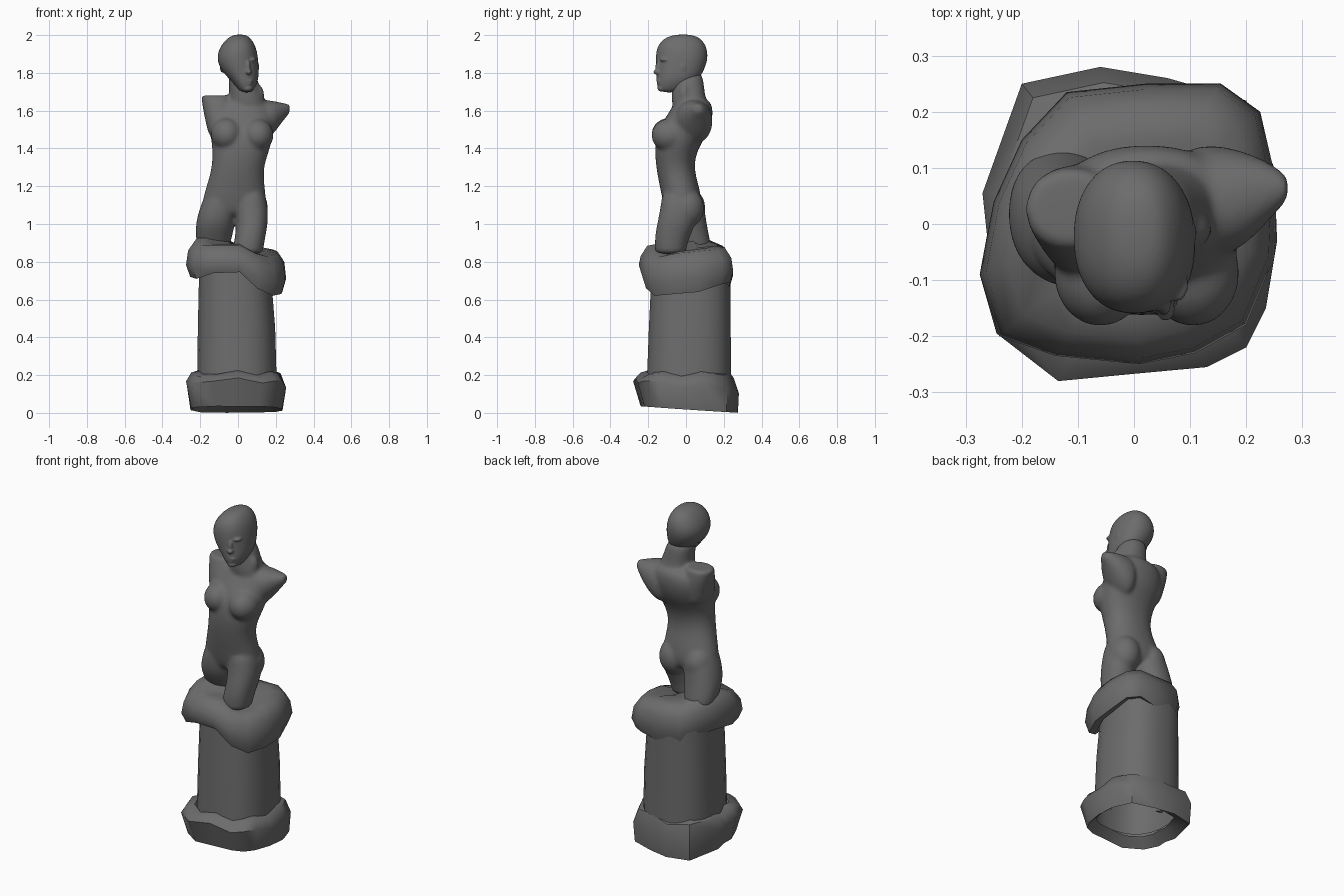
import bpy, bmesh, math
from mathutils import Vector, Matrix

stone = bpy.data.materials.new("grey stone")
stone.diffuse_color = (0.15, 0.15, 0.15, 1)


def skin(bm, rows, cap_low=True, cap_high=True):
    """Bridge equal-length rows of points into a tube."""
    vr = [[bm.verts.new(p) for p in r] for r in rows]
    n = len(vr[0])
    for a, b in zip(vr, vr[1:]):
        for i in range(n):
            j = (i + 1) % n
            bm.faces.new((a[i], a[j], b[j], b[i]))
    if cap_low:
        bm.faces.new(vr[0][::-1])
    if cap_high:
        bm.faces.new(vr[-1])


def oval(x, y, z, a, b, u=(1, 0, 0), v=(0, 1, 0), n=20, e=2.2):
    """Superellipse ring with half-widths a and b along u and v."""
    c, u, v, pts = Vector((x, y, z)), Vector(u), Vector(v), []
    for i in range(n):
        t = 2 * math.pi * (i + 0.5) / n
        ct, st = math.cos(t), math.sin(t)
        pts.append(c + u * a * math.copysign(abs(ct) ** (2 / e), ct)
                   + v * b * math.copysign(abs(st) ** (2 / e), st))
    return pts


def loft(bm, rings, **kw):
    skin(bm, [oval(*r, **kw) for r in rings])


def blob(bm, x, y, z, rx, ry, rz):
    m = Matrix.Translation((x, y, z)) @ Matrix.Diagonal((rx, ry, rz, 1))
    bmesh.ops.create_uvsphere(bm, u_segments=20, v_segments=12, radius=1, matrix=m)


def finish(bm, name):
    bmesh.ops.recalc_face_normals(bm, faces=bm.faces)
    me = bpy.data.meshes.new(name)
    bm.to_mesh(me)
    bm.free()
    me.materials.append(stone)
    ob = bpy.data.objects.new(name, me)
    bpy.context.collection.objects.link(ob)
    return ob


def sculpt(ob, voxel, rounds):
    """Fuse overlapping volumes into one smooth carved skin."""
    ob.modifiers.new("round", 'SUBSURF').levels = 2
    ob.modifiers["round"].render_levels = 2
    r = ob.modifiers.new("fuse", 'REMESH')
    r.mode, r.voxel_size, r.use_smooth_shade = 'VOXEL', voxel, True
    s = ob.modifiers.new("soften", 'SMOOTH')
    s.factor, s.iterations = 0.5, rounds


def smooth_by_angle(ob, deg):
    bpy.ops.object.select_all(action='DESELECT')
    ob.select_set(True)
    bpy.context.view_layer.objects.active = ob
    bpy.ops.object.shade_smooth_by_angle(angle=math.radians(deg))


# Body: trunk, neck, arm stubs and thighs
bm = bmesh.new()
loft(bm, [(-.025, -.015, 1.03, .14, .08), (-.022, -.015, 1.1, .178, .105),
          (-.013, -.035, 1.2, .155, .105), (-.002, -.06, 1.3, .136, .1),
          (.018, -.052, 1.4, .154, .115), (.02, -.018, 1.48, .17, .138),
          (.02, .015, 1.56, .175, .128), (.025, .035, 1.62, .16, .108),
          (.035, .035, 1.67, .105, .085)])
loft(bm, [(.055, .03, 1.58, .11, .1), (.047, .015, 1.66, .095, .092),
          (.035, .01, 1.72, .082, .086), (.015, .01, 1.82, .075, .08)])
loft(bm, [(.07, .03, 1.53, .1, .12), (.13, .04, 1.54, .105, .12),
          (.19, .042, 1.565, .092, .088), (.245, .06, 1.597, .05, .042),
          (.272, .064, 1.61, .024, .025), (.275, .064, 1.611, .02, .022)],
     u=(0, 1, 0), v=(0, 0, 1))
loft(bm, [(-.065, -.01, 1.44, .085, .1), (-.085, .0, 1.52, .083, .1),
          (-.103, .02, 1.61, .084, .09), (-.113, .028, 1.675, .083, .07),
          (-.113, .028, 1.682, .082, .068)])
loft(bm, [(-.075, -.02, 1.2, .08, .09), (-.1, -.01, 1.1, .1, .108),
          (-.12, .0, 1.0, .107, .11), (-.13, .035, .92, .095, .093),
          (-.13, .06, .84, .08, .08)])
loft(bm, [(.06, -.035, 1.2, .073, .09), (.07, -.035, 1.1, .09, .098),
          (.076, -.047, 1.01, .085, .105), (.064, -.075, .93, .081, .092),
          (.052, -.082, .86, .082, .083), (.05, -.082, .84, .078, .08)])
# Bust and seat, sunk deep so they blend
for x, z in ((-.06, 1.475), (.105, 1.47)):
    blob(bm, x, -.088, z, .085, .097, .088)
for x, y in ((-.1, .005), (.07, -.002)):
    blob(bm, x, y, 1.085, .09, .1, .11)
# Lock of hair at the neck
blob(bm, .108, -.01, 1.68, .032, .03, .06)
sculpt(finish(bm, "torso"), .008, 18)

# Head with slight tilt and turn
bm = bmesh.new()
loft(bm, [(.045, -.09, 1.695, .03, .045), (.042, -.07, 1.73, .053, .085),
          (.03, -.043, 1.77, .08, .115), (.008, -.03, 1.82, .103, .13),
          (-.004, -.022, 1.88, .112, .141), (0, -.022, 1.94, .096, .133),
          (.005, -.02, 1.983, .064, .1), (.01, -.015, 2.004, .03, .045)])
blob(bm, .054, -.143, 1.828, .012, .02, .04)       # nose bridge
blob(bm, .056, -.152, 1.805, .018, .022, .014)     # nose tip
blob(bm, .055, -.138, 1.757, .026, .018, .007)     # upper lip
blob(bm, .055, -.136, 1.743, .021, .018, .007)     # lower lip
blob(bm, .05, -.128, 1.718, .028, .024, .018)      # chin
blob(bm, .022, -.132, 1.866, .034, .024, .011)     # brows
blob(bm, .074, -.11, 1.87, .024, .03, .011)
blob(bm, .01, -.112, 1.795, .028, .026, .024)      # cheeks
blob(bm, .076, -.09, 1.797, .024, .032, .024)
for x, y in ((.1, -.015), (-.084, -.01)):
    blob(bm, x, y, 1.83, .012, .02, .03)           # ears
sculpt(finish(bm, "head"), .005, 6)

# Tapering column
bm = bmesh.new()
skin(bm, [oval(*r, n=24, e=2.5) for r in
          ((-.005, .015, .1, .213, .226), (-.008, .02, .45, .206, .218),
           (-.018, .027, .8, .188, .208))], False, False)
smooth_by_angle(finish(bm, "column"), 40)

# Rough rock collar: x, y, low edge, high edge
collar = [(.155, .25, .69, .82), (.225, .2, .68, .81), (.255, .07, .64, .80),
          (.25, -.06, .63, .79), (.2, -.18, .62, .77), (.11, -.23, .66, .79),
          (.01, -.25, .745, .83), (-.14, -.235, .74, .83), (-.24, -.2, .71, .83),
          (-.275, -.09, .72, .86), (-.25, .04, .73, .88), (-.2, .15, .72, .86),
          (-.12, .235, .68, .83), (.02, .25, .66, .82)]
rows = []
for s, t, dz in ((.74, 0, .02), (.92, 0, 0), (1, .45, 0), (.96, 1, 0),
                 (.82, 1, .055), (.6, 1, .065), (.25, 1, .055)):
    rows.append([(x * s, y * s, lo + (hi - lo) * t + dz) for x, y, lo, hi in collar])
bm = bmesh.new()
skin(bm, rows, False, True)
smooth_by_angle(finish(bm, "rock_collar"), 50)

# Rough rock base, hollow underneath
foot = [(.06, .26), (-.06, .28), (-.2, .25), (-.27, .055), (-.262, -.02),
        (-.275, -.09), (-.245, -.195), (-.135, -.28), (.0, -.267), (.13, -.255),
        (.2, -.22), (.235, -.15), (.255, -.03), (.25, .1), (.2, .22)]
foot.reverse()
rows = [[], [], [], [], []]
for i, (x, y) in enumerate(foot):
    lo = .018 - .062 * y
    wob = .014 * math.sin(i * 2.3)
    s = .92 + .22 * y
    for row, k, z in zip(rows, (.7, s, 1, .9, .76),
                         (lo + .05, lo, .145 - .1 * y + wob, .2 + wob, .212 + wob)):
        row.append((x * k, y * k, z))
bm = bmesh.new()
skin(bm, rows, False, False)
smooth_by_angle(finish(bm, "rock_base"), 50)
